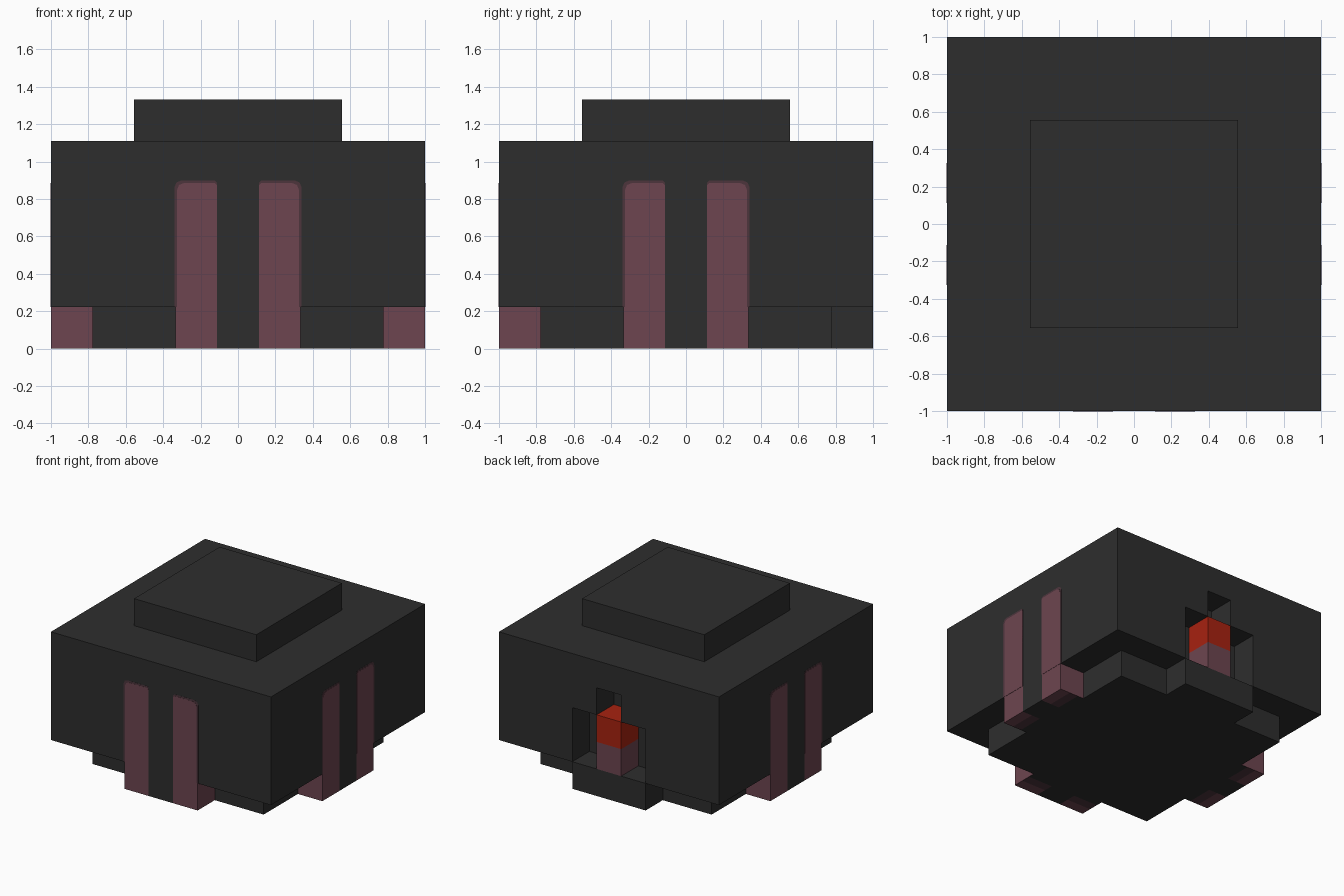
import bpy, bmesh, math
from mathutils import Matrix, Vector

cube = bpy.data.objects.get("Cube")
if cube:
    bpy.data.objects.remove(cube, do_unlink=True)

U = 2 / 9  # block module: every main size is a multiple of this


def material(name, rgb):
    m = bpy.data.materials.new(name)
    m.use_nodes = True
    m.diffuse_color = (*rgb, 1)
    m.node_tree.nodes["Principled BSDF"].inputs["Base Color"].default_value = (*rgb, 1)
    return m


CHARCOAL = material("charcoal", (0.027, 0.027, 0.027))
PINK = material("dusty_pink", (0.153, 0.060, 0.080))
DIM = material("dim_pink", (0.075, 0.036, 0.046))
RED = material("ember_red", (0.39, 0.016, 0.005))


def finish(bm, name, mats, turn=0):
    bmesh.ops.recalc_face_normals(bm, faces=bm.faces)
    bm.transform(Matrix.Rotation(turn, 4, "Z"))
    mesh = bpy.data.meshes.new(name)
    bm.to_mesh(mesh)
    bm.free()
    for m in mats:
        mesh.materials.append(m)
    obj = bpy.data.objects.new(name, mesh)
    bpy.context.collection.objects.link(obj)
    return obj


def box_mesh(lo, hi):
    bm = bmesh.new()
    lo, hi = Vector(lo), Vector(hi)
    size = Matrix.Diagonal((*(hi - lo), 1))
    bmesh.ops.create_cube(bm, size=1, matrix=Matrix.Translation((lo + hi) / 2) @ size)
    return bm


def box(name, lo, hi, mat):
    return finish(box_mesh(lo, hi), name, [mat])


def slab(name, profile, y0, y1, mat, turn=0):
    """Extrude an x-z outline from y0 to y1."""
    bm = bmesh.new()
    face = bm.faces.new([bm.verts.new((x, y0, z)) for x, z in profile])
    new = bmesh.ops.extrude_face_region(bm, geom=[face])["geom"]
    verts = [v for v in new if isinstance(v, bmesh.types.BMVert)]
    bmesh.ops.translate(bm, verts=verts, vec=(0, y1 - y0, 0))
    return finish(bm, name, [mat], turn)


IN = 1 - U          # face of the recessed base
HALF = 1.5 * U      # half width of feet and niche
SLOT = 0.5 * U      # half width of the narrow slot

# Main body, cap and recessed base
box("body", (-1, -1, U), (1, IN, 5 * U), CHARCOAL)
box("cap", (-2.5 * U, -2.5 * U, 5 * U), (2.5 * U, 2.5 * U, 6 * U), CHARCOAL)
box("base", (-IN, -IN, 0), (IN, IN, U), CHARCOAL)

# Back wall with a stepped niche opening
half = [(1, 5 * U), (1, U), (HALF, U), (HALF, 3 * U), (SLOT, 3 * U), (SLOT, 4 * U)]
slab("back_wall", half + [(-x, z) for x, z in reversed(half)], IN, 1, CHARCOAL)

# Niche floor and the glowing block standing on it
box("niche_floor", (-HALF, IN, 0), (HALF, 1, U), CHARCOAL)
box("niche_block_lower", (-SLOT, IN, U), (SLOT, 1, 2 * U), PINK)
box("niche_block_upper", (-SLOT, IN, 2 * U), (SLOT, 1, 3 * U), RED)


def foot(name, turn):
    """Foot with pink outer thirds that fade to charcoal underneath."""
    bm = box_mesh((-HALF, -1, 0), (HALF, -IN, U))
    near, far = -1 + 0.4 * U, -1 + 0.75 * U
    cuts = [((SLOT, 0, 0), (1, 0, 0)), ((-SLOT, 0, 0), (1, 0, 0)),
            ((0, near, 0), (0, 1, 0)), ((0, far, 0), (0, 1, 0))]
    for co, no in cuts:
        bmesh.ops.bisect_plane(bm, geom=bm.verts[:] + bm.edges[:] + bm.faces[:],
                               plane_co=co, plane_no=no)
    bm.normal_update()
    for f in bm.faces:
        c = f.calc_center_median()
        if abs(c.x) < SLOT:
            f.material_index = 0
        elif f.normal.z < -0.5:
            f.material_index = 1 if c.y < near else 2 if c.y < far else 0
        else:
            f.material_index = 1
    finish(bm, name, [CHARCOAL, PINK, DIM], turn)


def stripe(name, side, inset, depth, mat, turn):
    """Thin upright panel with clipped top corners."""
    a, b = SLOT, HALF + 0.006 - inset
    top = 4 * U + 0.01 - inset
    pts = [(a, U), (b, U), (b, top - 0.035), (b - 0.01, top - 0.01),
           (b - 0.035, top), (a + 0.012, top), (a, top - 0.012)]
    slab(name, [(side * x, z) for x, z in pts], -1 - depth, -0.999, mat, turn)


# Feet and paired stripes on the front and both sides
for place, turn in (("front", 0), ("left", math.pi / 2), ("right", -math.pi / 2)):
    foot(place + "_foot", turn)
    for label, side in (("a", -1), ("b", 1)):
        stripe(f"{place}_stripe_border_{label}", side, 0, 0.001, DIM, turn)
        stripe(f"{place}_stripe_{label}", side, 0.014, 0.002, PINK, turn)
